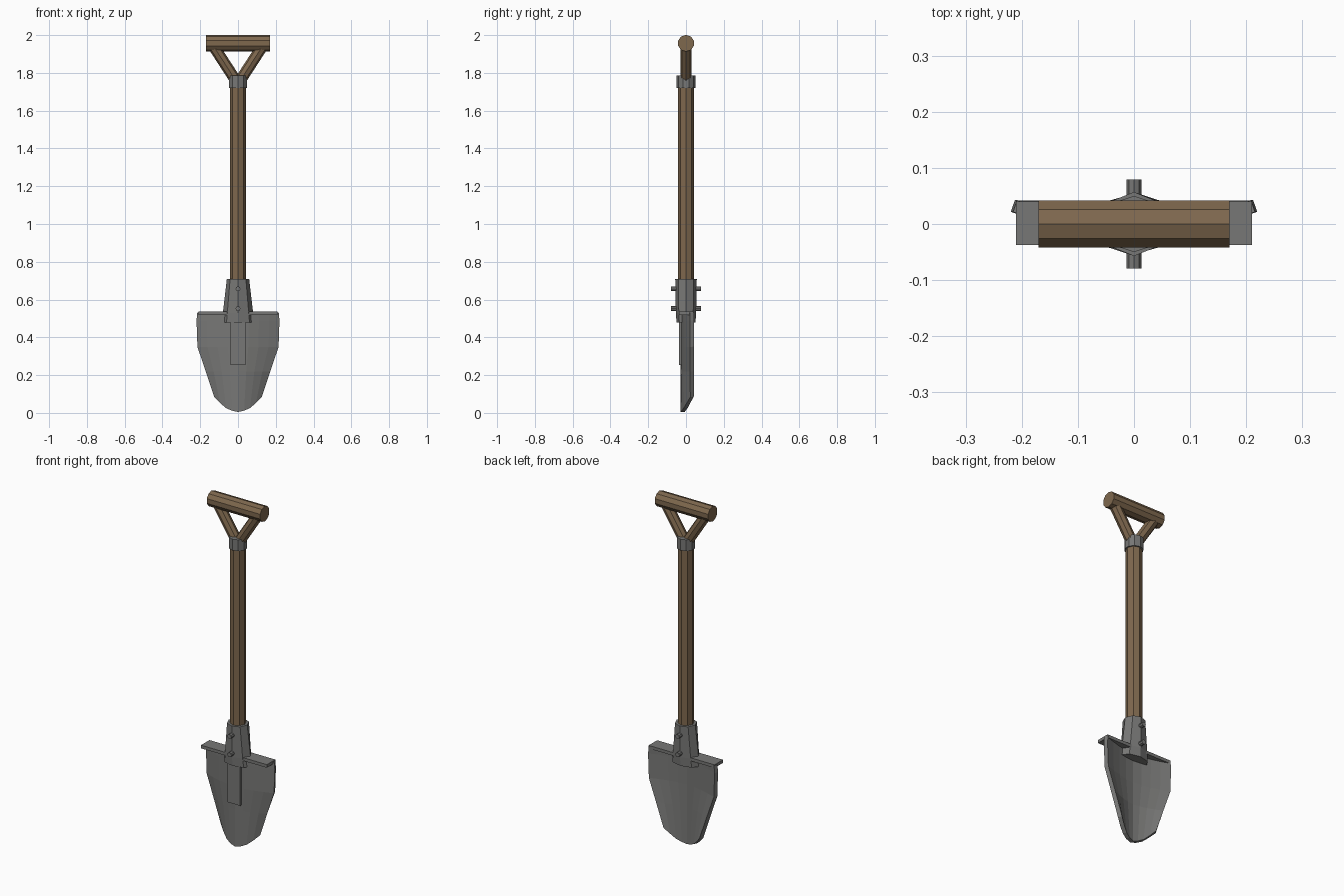
import bpy, bmesh, math
from mathutils import Vector

if "Cube" in bpy.data.objects:
    bpy.data.objects.remove(bpy.data.objects["Cube"])


def material(name, rgb):
    m = bpy.data.materials.new(name)
    m.diffuse_color = (*rgb, 1)
    m.use_nodes = True
    m.node_tree.nodes["Principled BSDF"].inputs["Base Color"].default_value = m.diffuse_color
    return m


WOOD = material("brown wood", (0.21, 0.138, 0.076))
STEEL = material("grey steel", (0.185, 0.185, 0.18))


def make(name, bm, mat):
    bmesh.ops.recalc_face_normals(bm, faces=bm.faces)
    me = bpy.data.meshes.new(name)
    bm.to_mesh(me)
    bm.free()
    me.materials.append(mat)
    ob = bpy.data.objects.new(name, me)
    bpy.context.collection.objects.link(ob)
    return ob


def rod(name, a, b, r, sides, mat):
    a, b = Vector(a), Vector(b)
    bm = bmesh.new()
    bmesh.ops.create_cone(bm, cap_ends=True, segments=sides,
                          radius1=r, radius2=r, depth=(b - a).length)
    ob = make(name, bm, mat)
    ob.rotation_mode = 'QUATERNION'
    ob.rotation_quaternion = (b - a).to_track_quat('Z', 'Y')
    ob.location = (a + b) / 2
    return ob


def box(name, lo, hi, mat):
    bm = bmesh.new()
    bmesh.ops.create_cube(bm, size=1)
    for v in bm.verts:
        v.co = [(l + h) / 2 + c * (h - l) for c, l, h in zip(v.co, lo, hi)]
    return make(name, bm, mat)


# Wooden handle
rod("shaft", (0, 0, 0.6), (0, 0, 1.76), 0.043, 8, WOOD)
rod("grip", (-0.17, 0, 1.957), (0.17, 0, 1.957), 0.044, 10, WOOD)
for side in (-1, 1):
    rod("grip_strut", (side * 0.012, 0, 1.76), (side * 0.132, 0, 1.945), 0.03, 8, WOOD)
rod("collar", (0, 0, 1.72), (0, 0, 1.785), 0.05, 10, STEEL)

# Flared steel socket
bm = bmesh.new()
rings = []
for z, rx, ry in ((0.478, 0.086, 0.05), (0.53, 0.08, 0.054), (0.71, 0.059, 0.057)):
    rings.append([bm.verts.new((rx * math.cos(i * math.pi / 4),
                                ry * math.sin(i * math.pi / 4), z)) for i in range(8)])
for lo, hi in zip(rings, rings[1:]):
    for i in range(8):
        j = (i + 1) % 8
        bm.faces.new((lo[i], lo[j], hi[j], hi[i]))
bm.faces.new(rings[0])
bm.faces.new(rings[-1])
make("socket", bm, STEEL)

# Rivets through the socket
for z in (0.552, 0.657):
    rod("rivet", (0, -0.079, z), (0, 0.079, z), 0.013, 8, STEEL)

# Foot tread and front rib
box("foot_tread", (-0.21, -0.037, 0.518), (0.21, 0.04, 0.536), STEEL)
box("blade_rib", (-0.04, -0.037, 0.253), (0.04, -0.01, 0.5), STEEL)

# Curved blade, rounded at the tip
bm = bmesh.new()
cols = [-1, -0.75, -0.5, -0.25, 0, 0.25, 0.5, 0.75, 1]
tip = {0: 0.005, 0.25: 0.012, 0.5: 0.026, 0.75: 0.053, 1: 0.085}
rows = []
for z, w in ((0.53, 0.212), (0.49, 0.216), (0.35, 0.211), (0.22, 0.166), (None, 0.12)):
    rows.append([bm.verts.new((t * w, -0.018 + 0.05 * abs(t) ** 1.6,
                               tip[abs(t)] if z is None else z)) for t in cols])
for a, b in zip(rows, rows[1:]):
    for i in range(len(cols) - 1):
        bm.faces.new((a[i], a[i + 1], b[i + 1], b[i]))
blade = make("blade", bm, STEEL)
mod = blade.modifiers.new("thickness", 'SOLIDIFY')
mod.thickness = 0.022
mod.offset = 0
